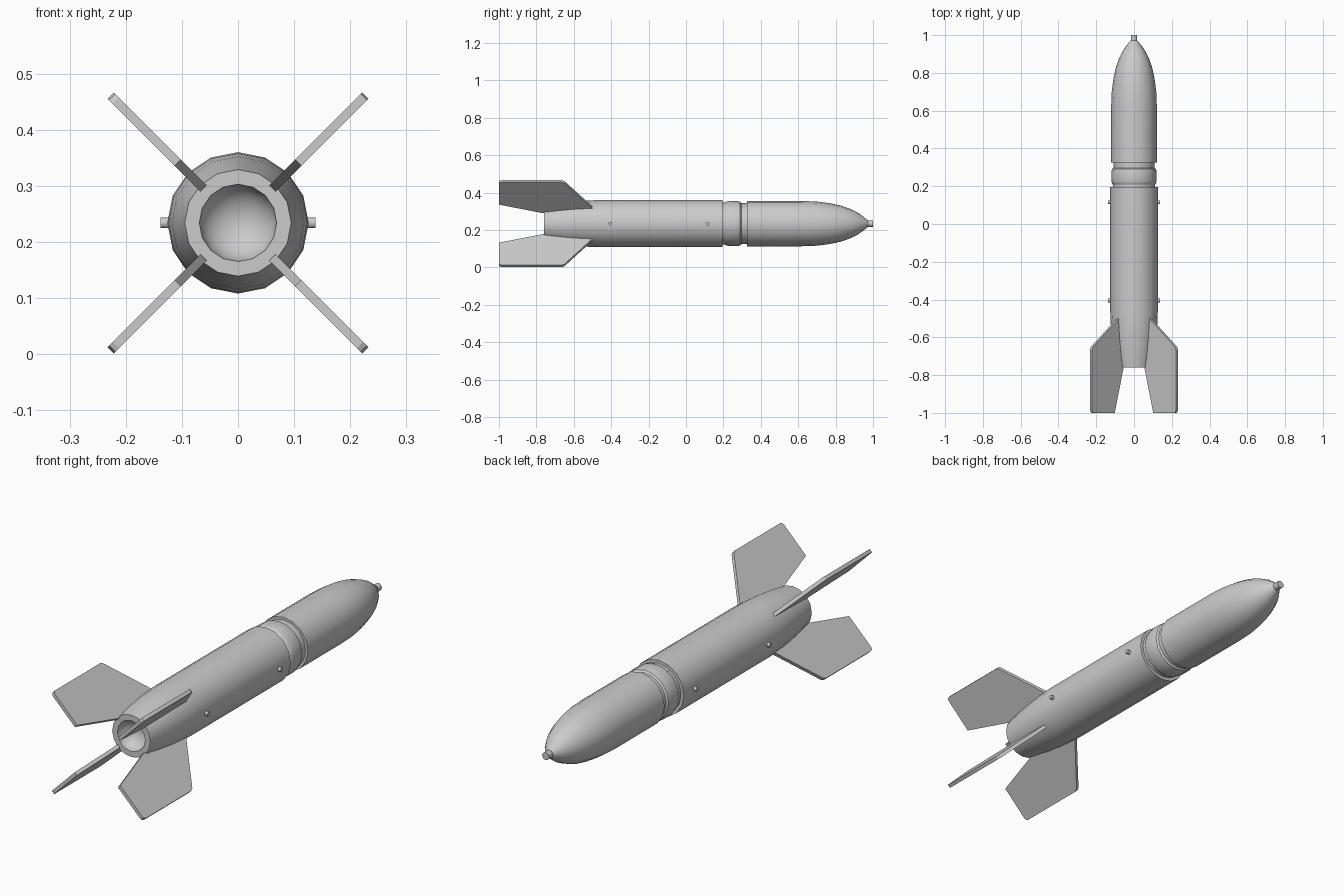
import bpy, bmesh, math
from mathutils import Matrix, Vector

if "Cube" in bpy.data.objects:
    bpy.data.objects.remove(bpy.data.objects["Cube"])

AXIS_Z = 0.234
SIDES = 16


def finish(name, bm, angle=35):
    bmesh.ops.remove_doubles(bm, verts=bm.verts, dist=1e-5)
    bmesh.ops.recalc_face_normals(bm, faces=bm.faces)
    mesh = bpy.data.meshes.new(name)
    bm.to_mesh(mesh)
    bm.free()
    obj = bpy.data.objects.new(name, mesh)
    bpy.context.collection.objects.link(obj)
    bpy.ops.object.select_all(action='DESELECT')
    obj.select_set(True)
    bpy.context.view_layer.objects.active = obj
    bpy.ops.object.shade_smooth_by_angle(angle=math.radians(angle))
    return obj


def lathe(name, profile):
    """Spin (y, radius) points round the long axis."""
    bm = bmesh.new()
    verts = [bm.verts.new((0, y, AXIS_Z + r)) for y, r in profile]
    edges = [bm.edges.new(pair) for pair in zip(verts, verts[1:])]
    bmesh.ops.spin(bm, geom=verts + edges, cent=(0, 0, AXIS_Z), axis=(0, 1, 0),
                   angle=math.tau, steps=SIDES)
    bmesh.ops.dissolve_degenerate(bm, edges=bm.edges, dist=1e-5)
    return finish(name, bm)


# Main body with a dished exhaust in the tail
dish = [(-0.76 + 0.06 * math.cos(a), 0.069 * math.sin(a))
        for a in [i * math.pi / 12 for i in range(7)]]
lathe("body", dish + [(-0.76, 0.095), (-0.68, 0.108), (-0.6, 0.118), (-0.52, 0.124),
                      (-0.46, 0.126), (0.195, 0.126), (0.195, 0.113), (0.195, 0)])

# Collar between body and nose
lathe("collar", [(0.19, 0), (0.19, 0.112), (0.208, 0.112), (0.215, 0.117), (0.228, 0.12),
                 (0.275, 0.12), (0.29, 0.117), (0.297, 0.109), (0.33, 0.109), (0.33, 0)])

# Rounded nose and its fuse tip
lathe("nose", [(0.325, 0), (0.325, 0.121), (0.62, 0.121), (0.70, 0.118), (0.77, 0.109),
               (0.83, 0.096), (0.88, 0.078), (0.92, 0.058), (0.95, 0.036),
               (0.972, 0.018), (0.972, 0)])
lathe("nose_tip", [(0.965, 0), (0.965, 0.017), (1.0, 0.017), (1.0, 0)])

# Four diagonal fins: (y, distance from axis)
FIN = [(-1, 0.152), (-1, 0.308), (-0.996, 0.317), (-0.985, 0.321), (-0.665, 0.321),
       (-0.65, 0.314), (-0.5, 0.122), (-0.765, 0.087)]
THICK = 0.016
for i in range(4):
    bm = bmesh.new()
    face = bm.faces.new([bm.verts.new((-THICK / 2, y, d)) for y, d in FIN])
    out = bmesh.ops.extrude_face_region(bm, geom=[face])
    moved = [g for g in out["geom"] if isinstance(g, bmesh.types.BMVert)]
    bmesh.ops.translate(bm, verts=moved, vec=(THICK, 0, 0))
    turn = Matrix.Rotation(math.radians(45 + 90 * i), 4, 'Y')
    bmesh.ops.transform(bm, verts=bm.verts,
                        matrix=Matrix.Translation((0, 0, AXIS_Z)) @ turn)
    finish(f"fin_{i + 1}", bm, 20)

# Side mounting pins
for side in (-1, 1):
    for y in (0.115, -0.405):
        bm = bmesh.new()
        bmesh.ops.create_cone(
            bm, cap_ends=True, segments=10, radius1=0.01, radius2=0.01, depth=0.028,
            matrix=Matrix.Translation(Vector((side * 0.124, y, AXIS_Z)))
            @ Matrix.Rotation(math.pi / 2, 4, 'Y'))
        finish(f"pin_{'left' if side < 0 else 'right'}_{'front' if y < 0 else 'rear'}", bm, 40)
